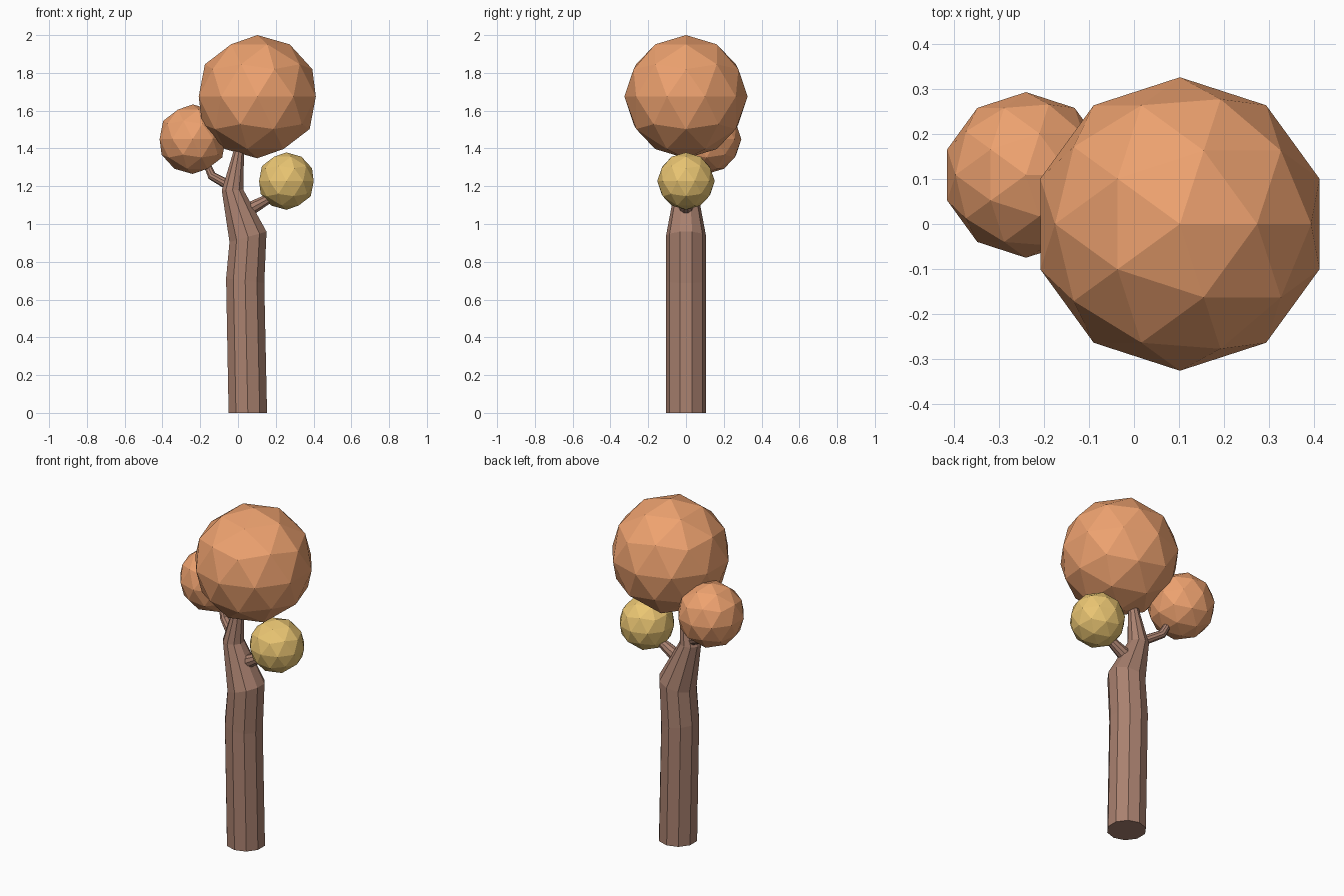
import bpy, bmesh, math
from mathutils import Vector

if "Cube" in bpy.data.objects:
    bpy.data.objects.remove(bpy.data.objects["Cube"])


def material(name, color):
    m = bpy.data.materials.new(name)
    m.diffuse_color = (*color, 1)
    m.use_nodes = True
    m.node_tree.nodes["Principled BSDF"].inputs["Base Color"].default_value = m.diffuse_color
    return m


bark = material("bark", (0.40, 0.22, 0.16))
orange = material("orange_leaves", (0.85, 0.36, 0.16))
yellow = material("yellow_leaves", (0.82, 0.56, 0.17))


def finish(name, bm, mat):
    bmesh.ops.recalc_face_normals(bm, faces=bm.faces[:])
    mesh = bpy.data.meshes.new(name)
    bm.to_mesh(mesh)
    bm.free()
    mesh.materials.append(mat)
    ob = bpy.data.objects.new(name, mesh)
    bpy.context.collection.objects.link(ob)
    return ob


def limb(name, rings, sides):
    """Faceted tube through rings of (centre, axis, radius), capped at both ends."""
    bm = bmesh.new()
    loops = []
    for centre, axis, r in rings:
        turn = Vector((0, 0, 1)).rotation_difference(Vector(axis))
        angles = [2 * math.pi * (k + 0.5) / sides for k in range(sides)]
        loops.append([bm.verts.new(Vector(centre) + turn @ Vector((r * math.cos(a), r * math.sin(a), 0)))
                      for a in angles])
    for lo, hi in zip(loops, loops[1:]):
        for k in range(sides):
            n = (k + 1) % sides
            bm.faces.new((lo[k], lo[n], hi[n], hi[k]))
    bm.faces.new(loops[0][::-1])
    bm.faces.new(loops[-1])
    return finish(name, bm, bark)


def foliage(name, centre, r, mat):
    bm = bmesh.new()
    bmesh.ops.create_icosphere(bm, subdivisions=2, radius=r)
    ob = finish(name, bm, mat)
    ob.location = centre
    return ob


# Crooked trunk, tapering above the bend
limb("trunk", [
    ((0.052, 0, 0), (0, 0, 1), 0.107),
    ((0.038, 0, 0.70), (0.12, 0, 1), 0.107),
    ((0.053, 0, 0.932), (-0.28, 0, 1), 0.107),
    ((-0.029, 0, 1.18), (-0.03, 0, 1), 0.060),
    ((0.01, 0, 1.42), (0.15, 0, 1), 0.024),
], 10)

# Side branches
limb("right_branch", [
    ((0.0, 0, 1.045), (0.9, 0, 0.45), 0.045),
    ((0.16, 0, 1.133), (0.9, 0, 0.5), 0.027),
    ((0.22, 0, 1.18), (0.8, 0, 0.6), 0.020),
], 10)
limb("left_branch", [
    ((-0.03, 0.0, 1.195), (-0.7, 0.5, 0.35), 0.028),
    ((-0.138, 0.07, 1.255), (-0.6, 0.4, 0.75), 0.024),
    ((-0.175, 0.095, 1.34), (-0.4, 0.2, 0.9), 0.018),
], 10)

# Leaf balls
foliage("large_crown", (0.102, 0, 1.674), 0.326, orange)
foliage("left_crown", (-0.24, 0.109, 1.449), 0.184, orange)
foliage("right_crown", (0.256, 0, 1.227), 0.152, yellow)
